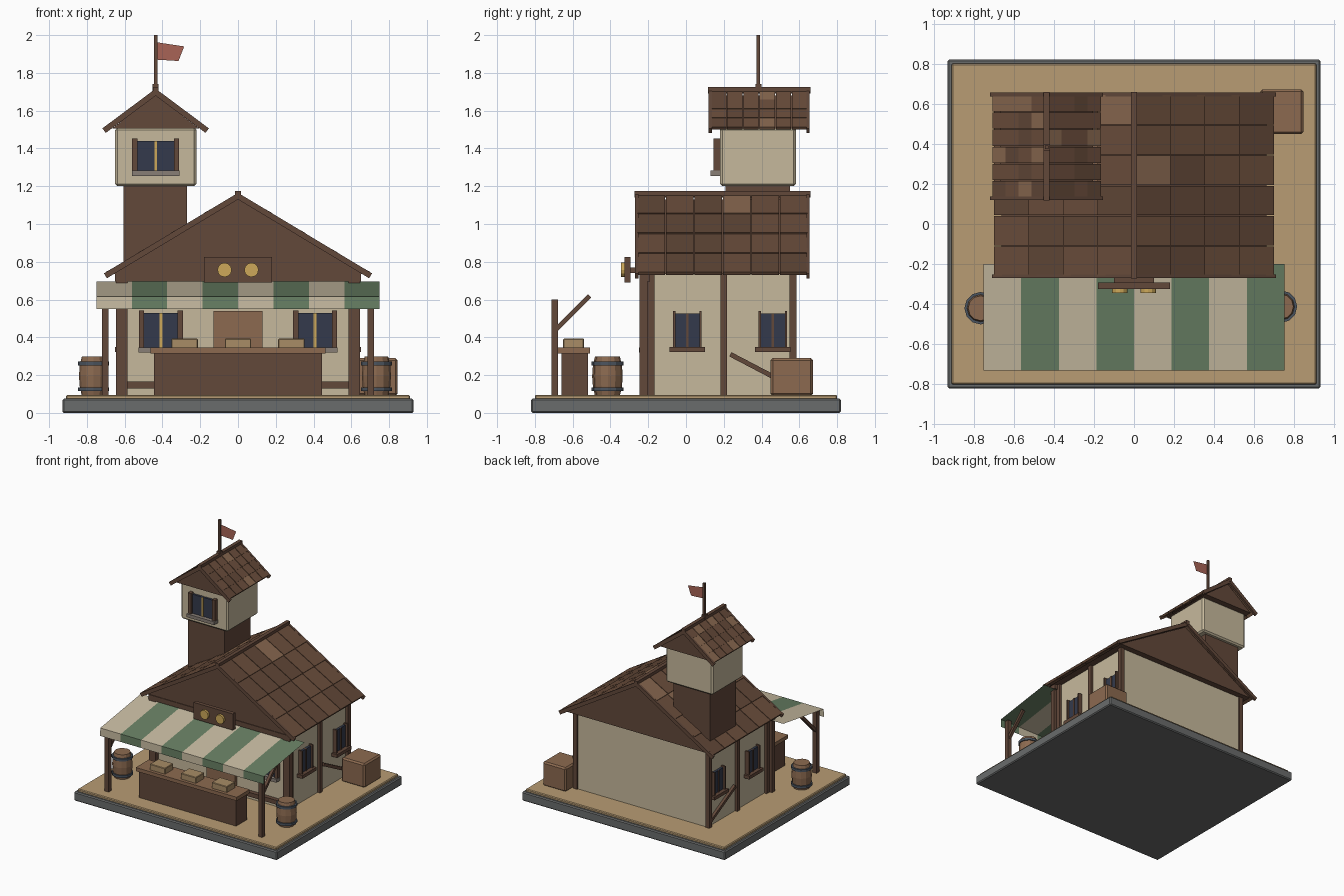
import bpy, bmesh, random
from math import radians, pi, atan2, hypot
from mathutils import Matrix, Vector

if "Cube" in bpy.data.objects:
    bpy.data.objects.remove(bpy.data.objects["Cube"])

random.seed(4)

def mat(name, hexcol):
    rgb = [int(hexcol[i:i + 2], 16) / 255 for i in (0, 2, 4)]
    m = bpy.data.materials.new(name)
    m.diffuse_color = [c / 12.92 if c < .04 else ((c + .055) / 1.055) ** 2.4 for c in rgb] + [1]
    m.use_nodes = True
    m.node_tree.nodes["Principled BSDF"].inputs["Base Color"].default_value = m.diffuse_color
    return m

STONE, SAND = mat("stone", "6a6c6c"), mat("sand", "b89c74")
TIMBER, PLASTER = mat("timber", "62483a"), mat("plaster", "c6b99c")
WOOD, CRATE = mat("wood", "8c6a50"), mat("crate", "a88c66")
GLASS, GOLD = mat("glass", "343a4c"), mat("gold", "cda95a")
GREEN, CREAM, RED = mat("green", "688064"), mat("cream", "c8bca2"), mat("red", "a86456")
IRON, SILL = mat("iron", "4c5560"), mat("sill", "887e76")
TILES = [mat("tile_dark", "604636"), mat("tile_mid", "6a4d3b"), mat("tile_light", "86664e")]

def finish(name, bm, mats, bevel=0):
    me = bpy.data.meshes.new(name)
    bm.to_mesh(me)
    bm.free()
    ob = bpy.data.objects.new(name, me)
    bpy.context.collection.objects.link(ob)
    for m in mats:
        me.materials.append(m)
    if bevel:
        b = ob.modifiers.new("bevel", 'BEVEL')
        b.width, b.segments = bevel, 1
    return ob

def add_cube(bm, matrix, size, index=0):
    r = bmesh.ops.create_cube(bm, size=1, matrix=matrix @ Matrix.Diagonal((*size, 1)))
    for f in {f for v in r["verts"] for f in v.link_faces}:
        f.material_index = index

def box(name, x, y, z, m, bevel=0, frame=Matrix()):
    bm = bmesh.new()
    c = Vector([(a + b) / 2 for a, b in (x, y, z)])
    add_cube(bm, frame @ Matrix.Translation(c), [b - a for a, b in (x, y, z)])
    return finish(name, bm, [m], bevel)

def beam(name, p, q, w, m):
    p, q = Vector(p), Vector(q)
    bm = bmesh.new()
    rot = (q - p).to_track_quat('Z', 'X').to_matrix().to_4x4()
    add_cube(bm, Matrix.Translation((p + q) / 2) @ rot, (w, w, (q - p).length))
    return finish(name, bm, [m])

def sheet(name, pts, m):
    bm = bmesh.new()
    bm.faces.new([bm.verts.new(p) for p in pts])
    return finish(name, bm, [m])

def lathe(name, profile, loc, m, sides=12):
    bm = bmesh.new()
    vs = [bm.verts.new((r, 0, z)) for r, z in profile]
    es = [bm.edges.new(e) for e in zip(vs, vs[1:])]
    bmesh.ops.spin(bm, geom=vs + es, axis=(0, 0, 1), cent=(0, 0, 0), steps=sides, angle=2 * pi)
    bmesh.ops.remove_doubles(bm, verts=bm.verts, dist=1e-4)
    bmesh.ops.recalc_face_normals(bm, faces=bm.faces)
    bmesh.ops.translate(bm, verts=bm.verts, vec=loc)
    return finish(name, bm, [m])

# Pitched roof: solid gable core, overlapping tiles, barge boards and ridge beam
def roof(name, cx, half, z0, z1, y0, y1, rows, cols):
    bm = bmesh.new()
    inset = .03
    tri = [bm.verts.new((cx + x, y0 + inset, z)) for x, z in
           ((-half + .03, z0), (half - .03, z0), (0, z1 - .02))]
    f = bm.faces.new(tri)
    r = bmesh.ops.extrude_face_region(bm, geom=[f])
    bmesh.ops.translate(bm, verts=[v for v in r["geom"] if isinstance(v, bmesh.types.BMVert)],
                        vec=(0, y1 - y0 - 2 * inset, 0))
    bmesh.ops.recalc_face_normals(bm, faces=bm.faces)
    finish(name + "_gable", bm, [TIMBER])
    slope, length = atan2(z1 - z0, half), hypot(half, z1 - z0)
    step, width = length / rows, (y1 - y0 - .02) / cols
    tiles, boards = bmesh.new(), bmesh.new()
    for side in (0, pi):
        # local x runs down the slope from the ridge
        down = (Matrix.Translation((cx, (y0 + y1) / 2, z1)) @ Matrix.Rotation(side, 4, 'Z')
                @ Matrix.Rotation(slope, 4, 'Y'))
        for i in range(rows):
            for j in range(cols):
                pos = Matrix.Translation(((i + .5) * step, (j + .5 - cols / 2) * width, .002))
                add_cube(tiles, down @ pos @ Matrix.Rotation(radians(-2), 4, 'Y').inverted()
                         @ Matrix.Rotation(radians(-4), 4, 'Y'),
                         (step + .004, width - .005, .018), random.choice((0, 0, 1, 1, 1, 2)))
        for e in (-1, 1):
            add_cube(boards, down @ Matrix.Translation((length / 2 + .005, e * (y1 - y0 - .018) / 2, -.002)),
                     (length + .02, .018, .03))
    finish(name + "_tiles", tiles, TILES)
    finish(name + "_barge_boards", boards, [TIMBER])
    box(name + "_ridge", (cx - .015, cx + .015), (y0 - .003, y1 + .003), (z1 - .01, z1 + .025), TIMBER)

# Window in a local frame facing -y, origin at the middle of the glass on the wall
def window(name, loc, angle, w, h, bar, sill, shutter=.024):
    fr = Matrix.Translation(loc) @ Matrix.Rotation(radians(angle), 4, 'Z')
    a, b = w / 2, h / 2
    box(name + "_glass", (-a, a), (-.018, .01), (-b, b), GLASS, frame=fr)
    box(name + "_bar", (-.007, .007), (-.024, 0), (-b, b), bar, frame=fr)
    for s in (-1, 1):
        x = sorted((s * (a - .004), s * (a + shutter)))
        box(name + "_shutter", x, (-.035, .005), (-b - .005, b + .012), TIMBER, frame=fr)
    box(name + "_sill", (-a - .026, a + .026), (-.05, .005), (-b - .025, -b + .002), sill, frame=fr)

# Base
box("base_slab", (-.93, .93), (-.82, .82), (0, .075), STONE, .008)
box("ground_plate", (-.91, .91), (-.8, .8), (.07, .095), SAND, .006)

# House walls and timber frame
box("house_walls", (-.6, .6), (-.2, .575), (.09, .74), PLASTER)
for s in (-1, 1):
    for y in (-.185, .2, .567):
        box("side_post", (s * .605 - .018, s * .605 + .018), (y - .018, y + .018), (.09, .735), TIMBER)
    box("front_post", (s * .615 - .03, s * .615 + .03), (-.245, -.205), (.09, .72), TIMBER)
    beam("side_brace", (s * .61, .235, .31), (s * .61, .56, .14), .025, TIMBER)
    for y in (.007, .46):
        window("side_window", (s * .6, y, .437), 90 * s, .135, .18, TIMBER, TIMBER, .008)
    window("front_window", (s * .408, -.2, .437), 0, .185, .185, GOLD, SILL)
box("front_header", (-.65, .65), (-.245, -.19), (.695, .735), TIMBER)
box("front_rail", (-.6, .6), (-.235, -.19), (.13, .165), TIMBER)
box("door", (-.13, .13), (-.225, -.19), (.09, .54), WOOD)
roof("house_roof", 0, .69, .735, 1.15, -.27, .655, 4, 6)

# Tower
box("tower_shaft", (-.605, -.27), (.21, .55), (.72, 1.22), TIMBER)
box("tower_room", (-.65, -.22), (.18, .582), (1.2, 1.51), PLASTER, .012)
window("tower_window", (-.436, .18, 1.36), 0, .2, .16, GOLD, SILL)
roof("tower_roof", -.436, .262, 1.505, 1.7, .12, .655, 4, 6)
box("flag_pole", (-.444, -.426), (.374, .392), (1.7, 2.0), TIMBER)
box("pole_collar", (-.452, -.42), (.367, .399), (1.7, 1.74), TIMBER)
sheet("flag", [(-.43, .383, 1.87), (-.315, .383, 1.863), (-.285, .383, 1.94), (-.43, .383, 1.962)], RED)

# Striped awning with valance, posts and struts
for i in range(8):
    a, b = -.75 + i * .1875, -.75 + (i + 1) * .1875
    m = GREEN if i % 2 else CREAM
    sheet("awning_stripe", [(a, -.73, .615), (b, -.73, .615), (b, -.2, .695), (a, -.2, .695)], m)
    sheet("awning_valance", [(a, -.731, .55), (b, -.731, .55), (b, -.73, .615), (a, -.73, .615)], m)
for s in (-1, 1):
    box("awning_post", (s * .703 - .018, s * .703 + .018), (-.713, -.677), (.09, .6), TIMBER)
    beam("awning_strut", (s * .703, -.69, .44), (s * .703, -.51, .62), .024, TIMBER)

# Sign with two round coins
box("sign_board", (-.18, .18), (-.325, -.293), (.69, .825), TIMBER)
box("sign_bracket", (-.1, .1), (-.3, -.22), (.74, .77), TIMBER)
for s in (-1, 1):
    bm = bmesh.new()
    bmesh.ops.create_cone(bm, cap_ends=True, segments=12, radius1=.038, radius2=.038, depth=.03,
                          matrix=Matrix.Translation((s * .071, -.328, .757)) @ Matrix.Rotation(pi / 2, 4, 'X'))
    finish("sign_coin", bm, [GOLD])

# Market counter with goods
box("counter_body", (-.445, .445), (-.66, -.52), (.09, .32), TIMBER)
box("counter_top", (-.462, .462), (-.677, -.507), (.315, .345), WOOD)
for x in (-.283, 0, .283):
    box("goods_box", (x - .07, x + .07), (-.65, -.54), (.34, .393), CRATE, .004)

# Barrels and large crate
for x, y in ((-.765, -.42), (.733, -.412)):
    lathe("barrel", [(0, .09), (.062, .09), (.073, .14), (.077, .195), (.073, .25), (.062, .298), (0, .298)],
          (x, y, 0), WOOD)
    for z in (.125, .262):
        lathe("barrel_hoop", [(.06, z - .01), (.081, z - .01), (.081, z + .01), (.06, z + .01)], (x, y, 0), IRON)
box("large_crate", (.63, .845), (.448, .672), (.09, .29), WOOD, .012)
